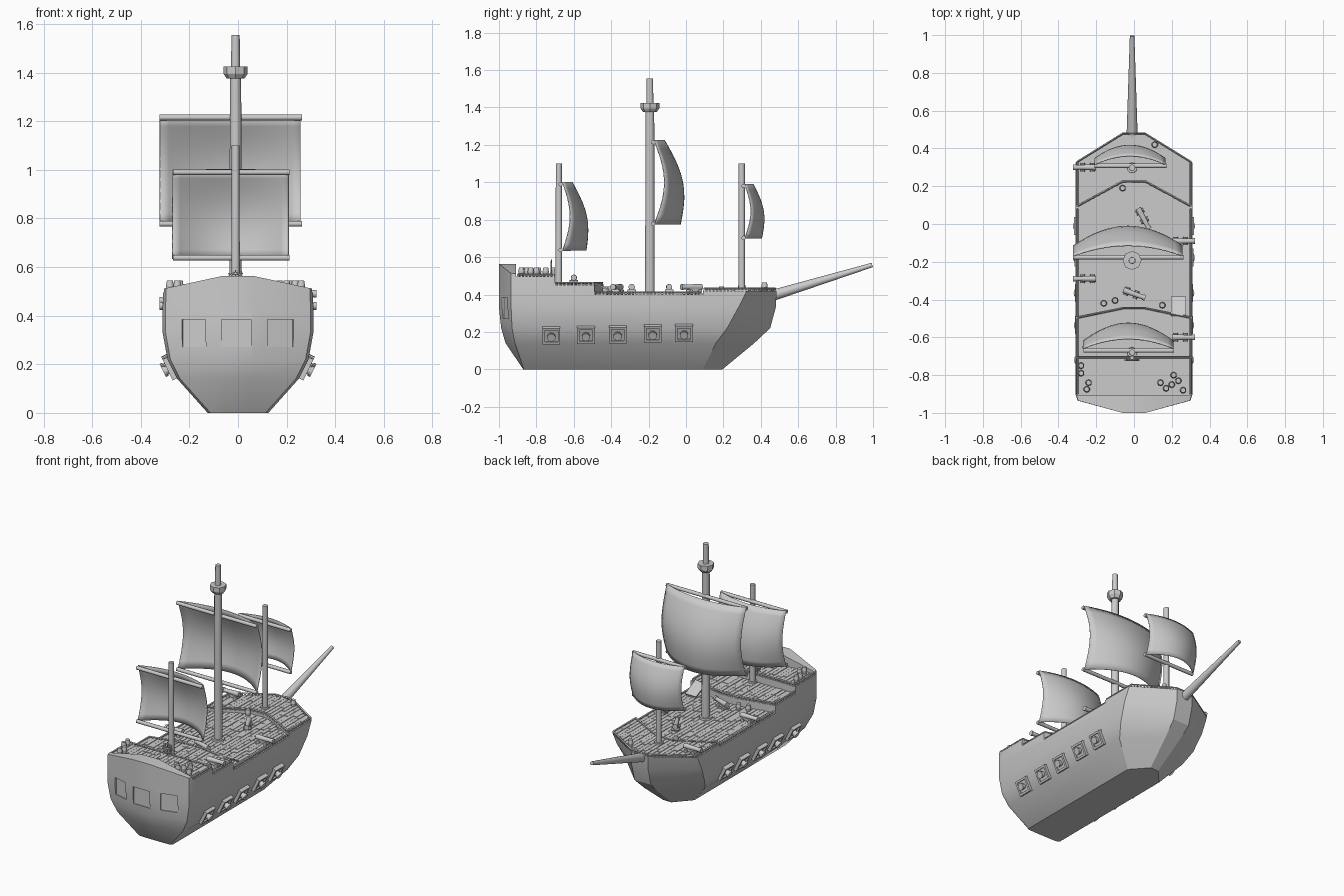
import bpy, bmesh, math, random
from mathutils import Matrix, Vector

if "Cube" in bpy.data.objects:
    bpy.data.objects.remove(bpy.data.objects["Cube"])

random.seed(4)
MX = -0.01  # mast line


def finish(name, bm, smooth=None):
    bmesh.ops.recalc_face_normals(bm, faces=bm.faces)
    me = bpy.data.meshes.new(name)
    bm.to_mesh(me)
    bm.free()
    ob = bpy.data.objects.new(name, me)
    bpy.context.collection.objects.link(ob)
    bpy.ops.object.select_all(action='DESELECT')
    ob.select_set(True)
    bpy.context.view_layer.objects.active = ob
    if smooth:
        bpy.ops.object.shade_smooth_by_angle(angle=math.radians(smooth))
    return ob


def box(bm, c, s, m=Matrix()):
    bmesh.ops.create_cube(bm, size=1, matrix=m @ Matrix.Translation(c) @ Matrix.Diagonal((*s, 1)))


def cyl(bm, a, b, r0, r1, n=12, m=Matrix()):
    a, b = Vector(a), Vector(b)
    rot = (b - a).to_track_quat('Z', 'Y').to_matrix().to_4x4()
    bmesh.ops.create_cone(bm, cap_ends=True, segments=n, radius1=r0, radius2=r1, depth=(b - a).length,
                          matrix=m @ Matrix.Translation((a + b) / 2) @ rot)


def prism(bm, pts, lo, hi, axis):
    put = (lambda p, t: (p[0], p[1], t)) if axis == 'Z' else (lambda p, t: (p[0], t, p[1]))
    A = [bm.verts.new(put(p, lo)) for p in pts]
    B = [bm.verts.new(put(p, hi)) for p in pts]
    bm.faces.new(A)
    bm.faces.new(B)
    for i in range(len(pts)):
        j = (i + 1) % len(pts)
        bm.faces.new((A[i], A[j], B[j], B[i]))


def cut(target, bm):
    c = finish("cutter", bm)
    c.hide_render = True
    mod = target.modifiers.new("cut", 'BOOLEAN')
    mod.object, mod.operation, mod.solver = c, 'DIFFERENCE', 'EXACT'
    bpy.context.view_layer.objects.active = target
    bpy.ops.object.modifier_apply(modifier=mod.name)
    bpy.data.objects.remove(c)


# Hull: z, half width, stern centre y, stern corner y, side start y, shoulder y, bow y, bow half width
levels = [(0, .125, -.87, -.868, -.86, .09, .195, .03), (.14, .25, -.965, -.915, -.885, .16, .365, .05),
          (.22, .29, -.988, -.93, -.895, .22, .45, .06), (.33, .31, -1, -.935, -.9, .28, .48, .06),
          (.43, .31, -1, -.935, -.9, .33, .485, .06), (.6, .305, -1, -.935, -.9, .33, .485, .06)]
bm = bmesh.new()
rings = []
for z, w, yi, yo, ym, ys, yt, tw in levels:
    half = [(min(.06, w * .48), yi), (w - .012, yo), (w, ym), (w, ys), (tw, yt)]
    rings.append([bm.verts.new((x, y, z)) for x, y in half + [(-x, y) for x, y in half[::-1]]])
for a, b in zip(rings, rings[1:]):
    for i in range(10):
        j = (i + 1) % 10
        bm.faces.new((a[i], a[j], b[j], b[i]))
bm.faces.new(rings[0])
bm.faces.new(rings[-1])
hull = finish("hull", bm)


def edge(x, side, mid):
    return side + (mid - side) * min(1, max(0, (.31 - abs(x)) / .25))


def step(side, mid):
    return [(x, edge(x, side, mid)) for x in (-.5, -.31, -.06, .06, .31, .5)]


# Arched transom top and stepped decks
QUARTER, FORE = (-.49, -.44), (.09, .22)
bm = bmesh.new()
prism(bm, [(-.5, .47), (-.31, .51), (-.06, .564), (.06, .564), (.31, .51), (.5, .47), (.5, 1), (-.5, 1)], -2, 2, 'Y')
cut(hull, bm)
far = [(.5, 2), (-.5, 2)]
for pts, z in ((step(-.908, -.908) + far, .495), (step(-.7, -.7) + far, .45),
               (step(-.1, -.1) + far, .42), (step(*QUARTER) + step(*FORE)[::-1], .4)):
    bm = bmesh.new()
    prism(bm, pts, z, 1.2, 'Z')
    cut(hull, bm)
# Stern windows
for x, y, w, a in ((-.007, -1, .122, 0), (.175, -.969, .11, .264), (-.182, -.967, .1, -.264)):
    bm = bmesh.new()
    box(bm, (0, 0, 0), (w, .024, .113), Matrix.Translation((x, y, .328)) @ Matrix.Rotation(a, 4, 'Z'))
    cut(hull, bm)
bpy.context.view_layer.objects.active = hull
hull.select_set(True)
bpy.ops.object.shade_smooth_by_angle(angle=math.radians(25))

# Deck planks
bm = bmesh.new()
for i in range(-11, 12):
    x = i * .026
    q, f = edge(x, *QUARTER), edge(x, *FORE)
    for y0, y1, z in ((-.905, -.705, .495), (-.695, q, .45), (q, f, .4), (f, edge(x, .33, .485) - .012, .42)):
        y = y0
        while y < y1 - .01:
            e = min(y1, y + random.uniform(.05, .16))
            h = random.uniform(.004, .007)
            box(bm, (x, (y + e) / 2, z + h / 2 - .001), (.0235, e - y - .003, h))
            y = e
finish("deck_planks", bm)

# Railings along the sides and deck breaks
bm = bmesh.new()


def rail(pts, z, h=.018):
    for a, b in zip(pts, pts[1:]):
        a, b = Vector((*a, z)), Vector((*b, z))
        n = max(1, round((b - a).length / .02))
        for k in range(n + 1):
            p = a.lerp(b, k / n)
            box(bm, p + Vector((0, 0, h / 2)), (.007, .007, h))
        up = Vector((0, 0, h))
        cyl(bm, a + up, b + up, .005, .005, 4)


for s in (1, -1):
    for y0, y1, z in ((-.9, -.71, .493), (-.7, -.5, .448), (-.49, .08, .398)):
        rail([(s * .3, y0), (s * .3, y1)], z, .014)
rail([(-.3, .1), (-.3, .33), (-.06, .478), (.06, .478), (.3, .33), (.3, .1)], .418, .014)
for line, z in ((step(-.706, -.706), .495), (step(-.496, -.446), .45), (step(.096, .226), .42)):
    rail([(x * .96, y) for x, y in line[1:5]], z, .012)
finish("railings", bm)

# Gun ports with muzzles, mirrored to the other side
bm = bmesh.new()
for y, z in ((-.72, .185), (-.535, .187), (-.365, .19), (-.178, .195), (-.01, .197)):
    m = Matrix.Translation((.25 + (z - .14) * .5, y, z)) @ Matrix.Rotation(.46, 4, 'Y')
    box(bm, (.002, 0, 0), (.016, .075, .075), m)
    for s in (1, -1):
        box(bm, (.006, s * .041, 0), (.026, .013, .095), m)
        box(bm, (.006, 0, s * .041), (.026, .07, .013), m)
    cyl(bm, (0, 0, 0), (.034, 0, 0), .018, .018, 10, m)
    cyl(bm, (.026, 0, 0), (.038, 0, 0), .023, .023, 10, m)
ports = finish("gun_ports", bm, 40)
ports.modifiers.new("mirror", 'MIRROR')

# Deck cannons
bm = bmesh.new()
for x, y, z, a in ((.26, -.6, .452, 0), (.26, -.09, .402, 0), (-.26, -.29, .402, 180), (-.26, .3, .423, 180),
                   (.05, .03, .402, -62), (0, -.37, .402, -20)):
    m = Matrix.Translation((x, y, z)) @ Matrix.Rotation(math.radians(a), 4, 'Z')
    cyl(bm, (-.06, 0, .038), (.06, 0, .038), .017, .012, 10, m)
    cyl(bm, (.05, 0, .038), (.063, 0, .038), .016, .016, 10, m)
    box(bm, (-.015, 0, .02), (.07, .028, .018), m)
    for wx in (-.04, .012):
        cyl(bm, (wx, -.022, .013), (wx, .022, .013), .012, .012, 8, m)
finish("deck_cannons", bm, 40)

# Barrels
bm = bmesh.new()
for x, y, z in ((-.28, -.75, .5), (-.28, -.79, .5), (-.24, -.84, .5), (-.25, -.875, .5), (.14, -.84, .5),
                (.17, -.87, .5), (.21, -.8, .5), (.2, -.85, .5), (.235, -.83, .5), (.26, -.88, .5),
                (-.16, -.42, .4), (-.1, -.405, .4), (.15, -.43, .4), (-.06, .19, .4), (.11, .42, .42)):
    cyl(bm, (x, y, z), (x, y, z + .022), .013, .017, 10)
    cyl(bm, (x, y, z + .022), (x, y, z + .044), .017, .013, 10)
finish("barrels", bm, 50)

# Gangway ramp from quarterdeck to main deck
bm = bmesh.new()
box(bm, (0, 0, 0), (.08, .11, .008), Matrix.Translation((.235, -.435, .435)) @ Matrix.Rotation(-.45, 4, 'X'))
finish("gangway", bm)

# Steering wheel
bm = bmesh.new()
wy, wz = -.72, .545
box(bm, (MX, wy + .012, .515), (.02, .016, .06))
N = 16
for k in range(N):
    a, b = (2 * math.pi * t / N for t in (k, k + 1))
    cyl(bm, (MX + .03 * math.cos(a), wy, wz + .03 * math.sin(a)),
        (MX + .03 * math.cos(b), wy, wz + .03 * math.sin(b)), .005, .005, 6)
for k in range(4):
    d = Vector((math.cos(k * math.pi / 4), 0, math.sin(k * math.pi / 4))) * .042
    cyl(bm, Vector((MX, wy, wz)) - d, Vector((MX, wy, wz)) + d, .003, .003, 6)
finish("steering_wheel", bm)

# Masts, bowsprit and lookout
for name, y, z0, z1, r0, r1 in (("mizzen_mast", -.68, .44, 1.1, .018, .016), ("main_mast", -.193, .39, 1.4, .026, .023),
                                ("top_mast", -.193, 1.38, 1.555, .019, .017), ("fore_mast", .298, .41, 1.1, .018, .017)):
    bm = bmesh.new()
    cyl(bm, (MX, y, z0), (MX, y, z1), r0, r1, 12)
    if name != "top_mast":
        cyl(bm, (MX, y, z0), (MX, y, z0 + .025), r0 * 1.6, r0 * 1.5, 12)
    finish(name, bm, 40)
bm = bmesh.new()
cyl(bm, (MX, .42, .382), (MX, .996, .558), .031, .012, 12)
finish("bowsprit", bm, 40)
bm = bmesh.new()
cyl(bm, (MX, -.193, 1.375), (MX, -.193, 1.395), .036, .05, 8)
cyl(bm, (MX, -.193, 1.395), (MX, -.193, 1.425), .05, .05, 8)
finish("crows_nest", bm)

# Sails with their yards: edge y, z range, x range, belly at top and bottom, edge bow
for name, y0, z0, z1, x0, x1, bt, bb, eb in (
        ("mizzen", -.662, .635, 1.0, -.268, .207, .05, .125, .04),
        ("main", -.168, .775, 1.225, -.322, .258, .055, .14, .055),
        ("fore", .316, .7, .99, -.21, .167, .045, .09, .033)):
    bm = bmesh.new()
    nu, nv = 16, 10
    g = [[bm.verts.new((x0 + (x1 - x0) * i / nu,
                        y0 + (1 - (2 * i / nu - 1) ** 2) * (bb + (bt - bb) * j / nv) + eb * math.sin(math.pi * j / nv),
                        z0 + (z1 - z0) * j / nv)) for j in range(nv + 1)] for i in range(nu + 1)]
    for i in range(nu):
        for j in range(nv):
            bm.faces.new((g[i][j], g[i + 1][j], g[i + 1][j + 1], g[i][j + 1]))
    sail = finish(name + "_sail", bm, 60)
    sail.modifiers.new("thickness", 'SOLIDIFY').thickness = .005
    bm = bmesh.new()
    for z in (z0 + .003, z1 - .01):
        cyl(bm, (x0, y0 - .008, z), (x1 + .005, y0 - .008, z), .012, .012, 10)
    finish(name + "_yards", bm, 40)
